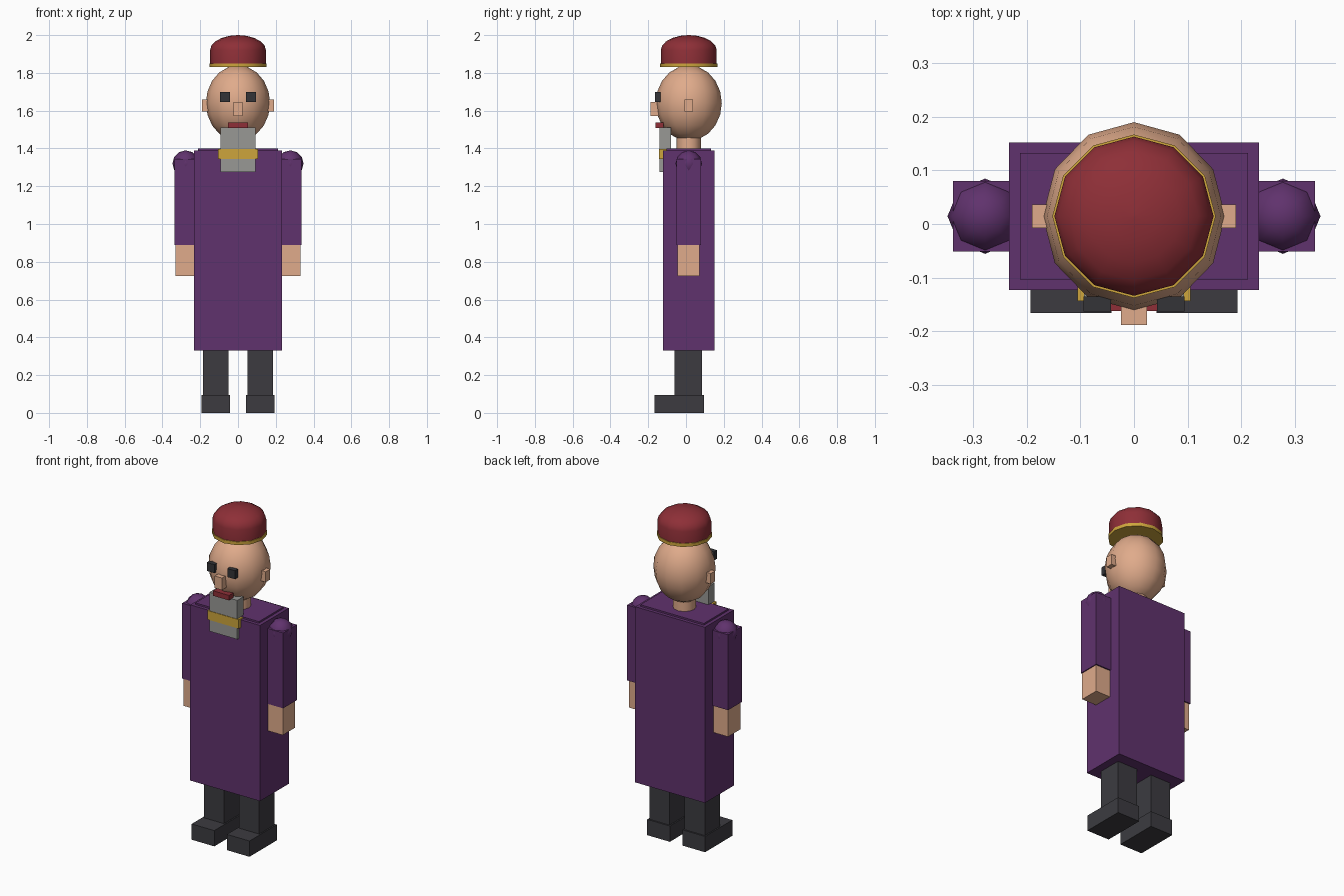
import bpy
import bmesh
import math
from mathutils import Matrix

default = bpy.data.objects.get("Cube")
if default:
    bpy.data.objects.remove(default, do_unlink=True)

CY = 0.0145  # depth of the body axis


def material(name, rgb):
    linear = [((c / 255 + 0.055) / 1.055) ** 2.4 for c in rgb] + [1]
    mat = bpy.data.materials.new(name)
    mat.use_nodes = True
    mat.diffuse_color = linear
    bsdf = next(n for n in mat.node_tree.nodes if n.type == 'BSDF_PRINCIPLED')
    bsdf.inputs["Base Color"].default_value = linear
    return mat


skin = material("skin", (224, 171, 139))
purple = material("purple cloth", (96, 50, 109))
dark = material("dark cloth", (60, 59, 64))
black = material("eye black", (51, 51, 55))
red = material("red felt", (142, 47, 55))
gold = material("gold trim", (205, 165, 60))
grey = material("grey beard", (152, 152, 149))


def finish(name, bm, mat, smooth=False):
    bmesh.ops.recalc_face_normals(bm, faces=bm.faces)
    mesh = bpy.data.meshes.new(name)
    bm.to_mesh(mesh)
    bm.free()
    mesh.materials.append(mat)
    obj = bpy.data.objects.new(name, mesh)
    bpy.context.collection.objects.link(obj)
    if smooth:
        bpy.ops.object.select_all(action='DESELECT')
        obj.select_set(True)
        bpy.context.view_layer.objects.active = obj
        bpy.ops.object.shade_smooth_by_angle(angle=math.radians(50))
    return obj


def box(name, mat, x, y, z):
    """Box from (low, high) ranges on each axis."""
    bm = bmesh.new()
    bmesh.ops.create_cube(bm, size=1)
    ranges = (x, y, z)
    for v in bm.verts:
        v.co = [(lo + hi) / 2 + c * (hi - lo) for c, (lo, hi) in zip(v.co, ranges)]
    return finish(name, bm, mat)


def pair(name, mat, x, y, z):
    """Left box and its mirror on the right."""
    box("left_" + name, mat, x, y, z)
    box("right_" + name, mat, (-x[1], -x[0]), y, z)


def ball(name, mat, centre, radii, segments, rings):
    bm = bmesh.new()
    bmesh.ops.create_uvsphere(bm, u_segments=segments, v_segments=rings, radius=1)
    bm.transform(Matrix.Translation(centre) @ Matrix.Diagonal((*radii, 1)))
    return finish(name, bm, mat, True)


def lathe(name, mat, profile, sides=12):
    """Closed turned shape from (radius, height) points."""
    bm = bmesh.new()
    loops = []
    for r, z in profile:
        angles = [math.tau * i / sides for i in range(sides)]
        loops.append([bm.verts.new((r * math.cos(a), CY + r * math.sin(a), z)) for a in angles])
    for low, high in zip(loops, loops[1:]):
        for i in range(sides):
            j = (i + 1) % sides
            bm.faces.new((low[i], low[j], high[j], high[i]))
    bm.faces.new(loops[0])
    bm.faces.new(loops[-1])
    return finish(name, bm, mat, True)


# Legs and shoes
pair("leg", dark, (0.05, 0.185), (-0.062, 0.085), (0.03, 0.35))
pair("shoe", dark, (0.042, 0.193), (-0.166, 0.094), (0, 0.095))

# Robe with a raised yoke
box("robe", purple, (-0.233, 0.233), (-0.123, 0.152), (0.33, 1.39))
box("yoke", purple, (-0.212, 0.212), (-0.103, 0.132), (1.2, 1.4))

# Arms, hands and shoulders
pair("sleeve", purple, (0.217, 0.337), (-0.051, 0.08), (0.89, 1.345))
pair("hand", skin, (0.222, 0.331), (-0.046, 0.072), (0.725, 0.9))
for side, sign in (("left", 1), ("right", -1)):
    ball(side + "_shoulder", purple, (sign * 0.277, CY, 1.32), (0.07, 0.07, 0.07), 8, 6)

# Head and face
lathe("neck", skin, [(0.064, 1.35), (0.064, 1.5)])
ball("head", skin, (0, CY, 1.64), (0.17, 0.175, 0.2), 12, 10)
pair("ear", skin, (0.15, 0.19), (-0.007, 0.036), (1.595, 1.658))
pair("eye", black, (0.043, 0.094), (-0.163, -0.135), (1.647, 1.698))
box("nose", skin, (-0.024, 0.024), (-0.188, -0.13), (1.572, 1.645))
box("mouth", red, (-0.053, 0.053), (-0.162, -0.12), (1.508, 1.538))

# Beard and its band
box("beard", grey, (-0.093, 0.093), (-0.14, -0.08), (1.275, 1.51))
box("beard_band", gold, (-0.105, 0.105), (-0.143, -0.1), (1.344, 1.398))

# Cap: gold rim, straight wall, domed crown
lathe("cap_rim", gold, [(0.152, 1.83), (0.152, 1.85)])
dome = [(0.148 * math.cos(a), 1.92 + 0.08 * math.sin(a))
        for a in (math.radians(d) for d in range(0, 90, 18))]
lathe("cap", red, [(0.148, 1.845)] + dome + [(0.004, 2.0)])
